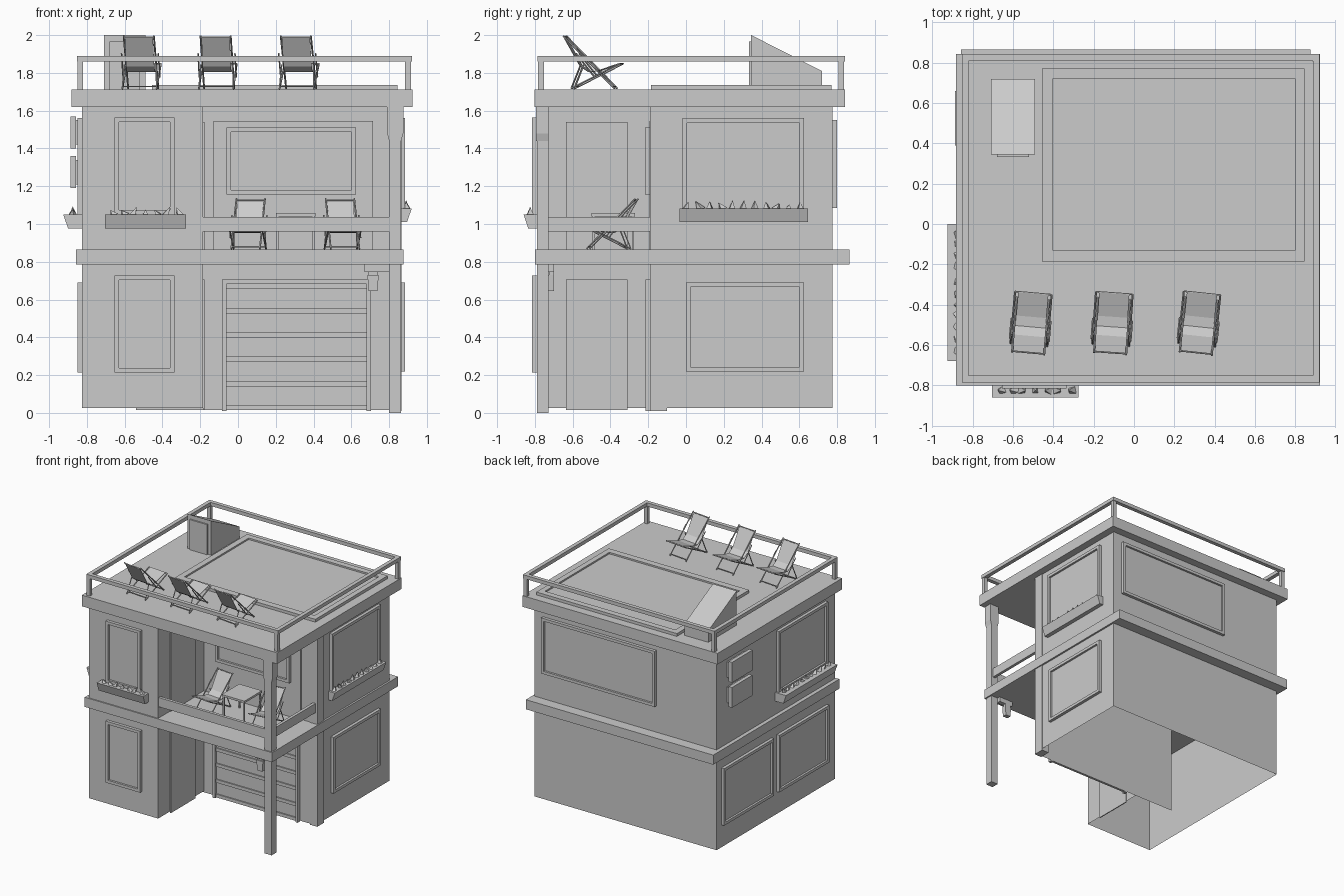
import bpy, bmesh, math, random
from mathutils import Vector, Matrix

if "Cube" in bpy.data.objects:
    bpy.data.objects.remove(bpy.data.objects["Cube"])

random.seed(4)


def finish(name, bm, matrix=None):
    me = bpy.data.meshes.new(name)
    bm.to_mesh(me)
    bm.free()
    ob = bpy.data.objects.new(name, me)
    bpy.context.collection.objects.link(ob)
    if matrix:
        ob.matrix_world = matrix
    return ob


def add_box(bm, x0, x1, y0, y1, z0, z1):
    m = Matrix.Translation(((x0 + x1) / 2, (y0 + y1) / 2, (z0 + z1) / 2))
    m = m @ Matrix.Diagonal((abs(x1 - x0), abs(y1 - y0), abs(z1 - z0), 1))
    bmesh.ops.create_cube(bm, size=1, matrix=m)


def boxes(name, *dims):
    bm = bmesh.new()
    for d in dims:
        add_box(bm, *d)
    return finish(name, bm)


def add_rod(bm, a, b, r=0.005):
    a, b = Vector(a), Vector(b)
    d = b - a
    m = Matrix.Translation((a + b) / 2) @ d.to_track_quat('Z', 'X').to_matrix().to_4x4()
    bmesh.ops.create_cone(bm, cap_ends=True, segments=6, radius1=r, radius2=r, depth=d.length, matrix=m)


def prism(name, section, axis_dir, matrix=None):
    # closed section of 3D points swept along axis_dir
    bm = bmesh.new()
    f = bm.faces.new([bm.verts.new(p) for p in section])
    ext = bmesh.ops.extrude_face_region(bm, geom=[f], use_keep_orig=True)
    bmesh.ops.translate(bm, vec=axis_dir, verts=[v for v in ext['geom'] if isinstance(v, bmesh.types.BMVert)])
    bmesh.ops.recalc_face_normals(bm, faces=bm.faces)
    return finish(name, bm, matrix)


def walls(name, pts, z0, z1, closed=True):
    bm = bmesh.new()
    lo = [bm.verts.new((x, y, z0)) for x, y in pts]
    hi = [bm.verts.new((x, y, z1)) for x, y in pts]
    n = len(pts)
    for i in range(n if closed else n - 1):
        j = (i + 1) % n
        bm.faces.new((lo[i], lo[j], hi[j], hi[i]))
    return finish(name, bm)


# local wall frame: x along wall, -y outward; turned onto each side of the house
def side(which, pos):
    ang = {'front': 0, 'right': 90, 'back': 180, 'left': 270}[which]
    offs = {'front': (0, pos, 0), 'right': (pos, 0, 0), 'back': (0, pos, 0), 'left': (pos, 0, 0)}[which]
    return Matrix.Translation(offs) @ Matrix.Rotation(math.radians(ang), 4, 'Z')


def span(which, a, b):
    return (a, b) if which in ('front', 'right') else (-b, -a)


def window(name, which, pos, a, b, z0, z1, t=0.024, out=0.025):
    u0, u1 = span(which, a, b)
    bm = bmesh.new()
    add_box(bm, u0, u0 + t, -out, 0, z0, z1)
    add_box(bm, u1 - t, u1, -out, 0, z0, z1)
    add_box(bm, u0 + t, u1 - t, -out, 0, z0, z0 + t)
    add_box(bm, u0 + t, u1 - t, -out, 0, z1 - t, z1)
    add_box(bm, u0 + t, u1 - t, -0.008, 0, z0 + t, z1 - t)
    finish(name, bm, side(which, pos))


def planter(name, which, pos, a, b, z, depth):
    u0, u1 = span(which, a, b)
    m = side(which, pos)
    prism(name + "_trough", [(u0, 0, z), (u0, -depth + 0.025, z), (u0, -depth, z + 0.073), (u0, 0, z + 0.073)],
          (u1 - u0, 0, 0), m)
    bm = bmesh.new()
    n = int((u1 - u0) / 0.06)
    for i in range(n):
        u = u0 + 0.04 + (u1 - u0 - 0.08) * i / (n - 1)
        h = random.uniform(0.03, 0.06)
        t = Matrix.Translation((u, -depth * 0.5, z + 0.068 + h * 0.35)) @ Matrix.Rotation(random.uniform(-0.7, 0.7), 4, 'Y')
        t = t @ Matrix.Rotation(random.uniform(0, 3), 4, 'Z')
        bmesh.ops.create_cone(bm, cap_ends=True, segments=4, radius1=0.026, radius2=0, depth=h, matrix=t)
    finish(name + "_plants", bm, m)


# house shells (hollow, open below) and slabs
outline = [(-.825, -.79), (-.185, -.79), (-.185, -.185), (.86, -.185), (.86, .775), (-.825, .775)]
walls("ground_floor_walls", outline, 0.027, 0.785)
walls("upper_floor_walls", outline, 0.86, 1.62)
walls("garage_partition", [(-.54, -.183), (.86, -.183)], 0.015, 0.785, False)
boxes("middle_slab", (-.858, .875, -.80, .865, .785, .865))
boxes("roof_slab", (-.882, .923, -.802, .842, 1.62, 1.713))
boxes("wall_pilaster", (.80, .866, -.19, -.10, .01, .785), (.80, .866, -.19, -.10, .865, 1.62))

# corner post with flared head
boxes("corner_post", (.80, .864, -.79, -.727, 0, .785), (.80, .864, -.79, -.727, .865, 1.46))
prism("post_head", [(.80, -.727, 1.44), (.864, -.727, 1.44), (.875, -.727, 1.48), (.875, -.727, 1.62),
                    (.79, -.727, 1.62), (.79, -.727, 1.48)], (0, -.068, 0))

# windows
window("front_lower_window", 'front', -.79, -.655, -.335, .213, .727)
window("front_upper_window", 'front', -.79, -.655, -.335, 1.05, 1.563)
window("right_lower_window", 'right', .86, 0, .625, .22, .69)
window("right_upper_window", 'right', .86, -.018, .625, 1.05, 1.56)
window("left_lower_window_back", 'left', -.825, .05, .71, .213, .69)
window("left_lower_window_front", 'left', -.825, -.68, -.02, .213, .69)
window("left_upper_window", 'left', -.825, -.665, -.015, 1.04, 1.56)
window("back_window", 'back', .775, -.27, .78, 1.085, 1.55)
boxes("balcony_wall_panel", (-.13, .715, -.193, -.185, .865, 1.545))
window("balcony_window", 'front', -.193, -.06, .625, 1.155, 1.51)

# planters
planter("front_planter", 'front', -.79, -.705, -.275, .977, .07)
planter("right_planter", 'right', .86, -.035, .645, 1.01, .06)
planter("left_planter", 'left', -.825, -.68, 0, .977, .10)

# side doors
boxes("lower_side_door", (-.185, -.177, -.635, -.31, .015, .705))
boxes("upper_side_door", (-.185, -.177, -.635, -.31, .865, 1.54))

# garage door with ribs
boxes("garage_frame", (-.085, -.062, -.215, -.185, .01, .705), (.68, .703, -.215, -.185, .01, .705),
      (-.062, .68, -.215, -.185, .682, .705))
boxes("garage_door", (-.062, .68, -.195, -.185, .015, .682))
boxes("garage_ribs", *[(-.062, .68, -.205, -.195, z, z + .027) for z in (.015, .138, .272, .40, .527, .655)])

# hanging lamp beside the post
boxes("lamp_bracket", (.67, .80, -.735, -.70, .745, .785), (.69, .74, -.725, -.70, .72, .745))
prism("lamp_shade", [(.685, -.735, .73), (.745, -.735, .73), (.738, -.735, .645), (.692, -.735, .645)], (0, .037, 0))

# air conditioners
for i, z in enumerate((1.19, 1.40)):
    boxes("air_conditioner_%d" % i, (-.888, -.857, .39, .66, z, z + .17), (-.857, -.825, .41, .64, z + .02, z + .15))

# balcony rail boards
boxes("balcony_rail", (-.185, .80, -.785, -.76, .96, 1.037), (.825, .85, -.727, -.19, .96, 1.037))

# roof railing
X0, X1, Y0, Y1, w = -.853, .92, -.785, .842, .033
boxes("roof_rail", (X0, X1, Y0, Y0 + w, 1.86, 1.89), (X0, X1, Y1 - w, Y1, 1.86, 1.89),
      (X0, X0 + w, Y0 + w, Y1 - w, 1.86, 1.89), (X1 - w, X1, Y0 + w, Y1 - w, 1.86, 1.89))
boxes("rail_posts", *[(x, x + .03, y, y + .03, 1.713, 1.86)
                      for x in (X0 + .002, X1 - .035) for y in (Y0 + .002, Y1 - .035)])

# raised roof panel with border
boxes("roof_panel_border", (-.455, .845, -.185, -.13, 1.713, 1.737), (-.455, .845, .72, .77, 1.713, 1.737),
      (-.455, -.405, -.13, .72, 1.713, 1.737), (.80, .845, -.13, .72, 1.713, 1.737))
boxes("roof_panel", (-.405, .80, -.13, .72, 1.713, 1.724))

# stair housing
prism("stair_housing", [(-.71, .345, 1.713), (-.71, .345, 2.0), (-.71, .72, 1.81), (-.71, .72, 1.713)], (.22, 0, 0))
boxes("stair_door", (-.68, -.52, .333, .345, 1.713, 1.965))


# deck chair: reclined back at -y, sitter faces +y
def deck_chair(name, loc, deg, s=1.0):
    m = Matrix.Translation(loc) @ Matrix.Rotation(math.radians(deg), 4, 'Z') @ Matrix.Scale(s, 4)
    bm = bmesh.new()
    for k in (-1, 1):
        add_rod(bm, (k * .08, -.153, .283), (k * .08, .12, .004))
        add_rod(bm, (k * .091, -.11, .004), (k * .091, .148, .135))
        add_rod(bm, (k * .098, -.085, .19), (k * .098, .015, .065), .004)
        add_rod(bm, (k * .091, -.11, .004), (k * .085, -.06, .13), .004)
    for y, z, h in ((-.148, .275, .082), (.148, .135, .091), (.11, .015, .08), (-.09, .015, .091)):
        add_rod(bm, (-h, y, z), (h, y, z), .004)
    finish(name + "_frame", bm, m)
    c = [(-.15, .275), (-.065, .125), (-.02, .095), (.03, .1), (.146, .14)]
    sec = c + [(y, z - .004) for y, z in reversed(c)]
    prism(name + "_fabric", [(-.075, y, z) for y, z in sec], (.15, 0, 0), m)


for i, (x, deg) in enumerate(((-.512, -5), (-.108, -4), (.322, -6))):
    deck_chair("roof_chair_%d" % i, (x, -.49, 1.713), deg)
deck_chair("balcony_chair_left", (.052, -.405, .865), 174, .95)
deck_chair("balcony_chair_right", (.555, -.405, .865), 186, .95)

# balcony table
boxes("balcony_table", (.20, .41, -.50, -.27, 1.04, 1.057),
      *[(x, x + .012, y, y + .012, .865, 1.04) for x in (.205, .393) for y in (-.495, -.287)])
